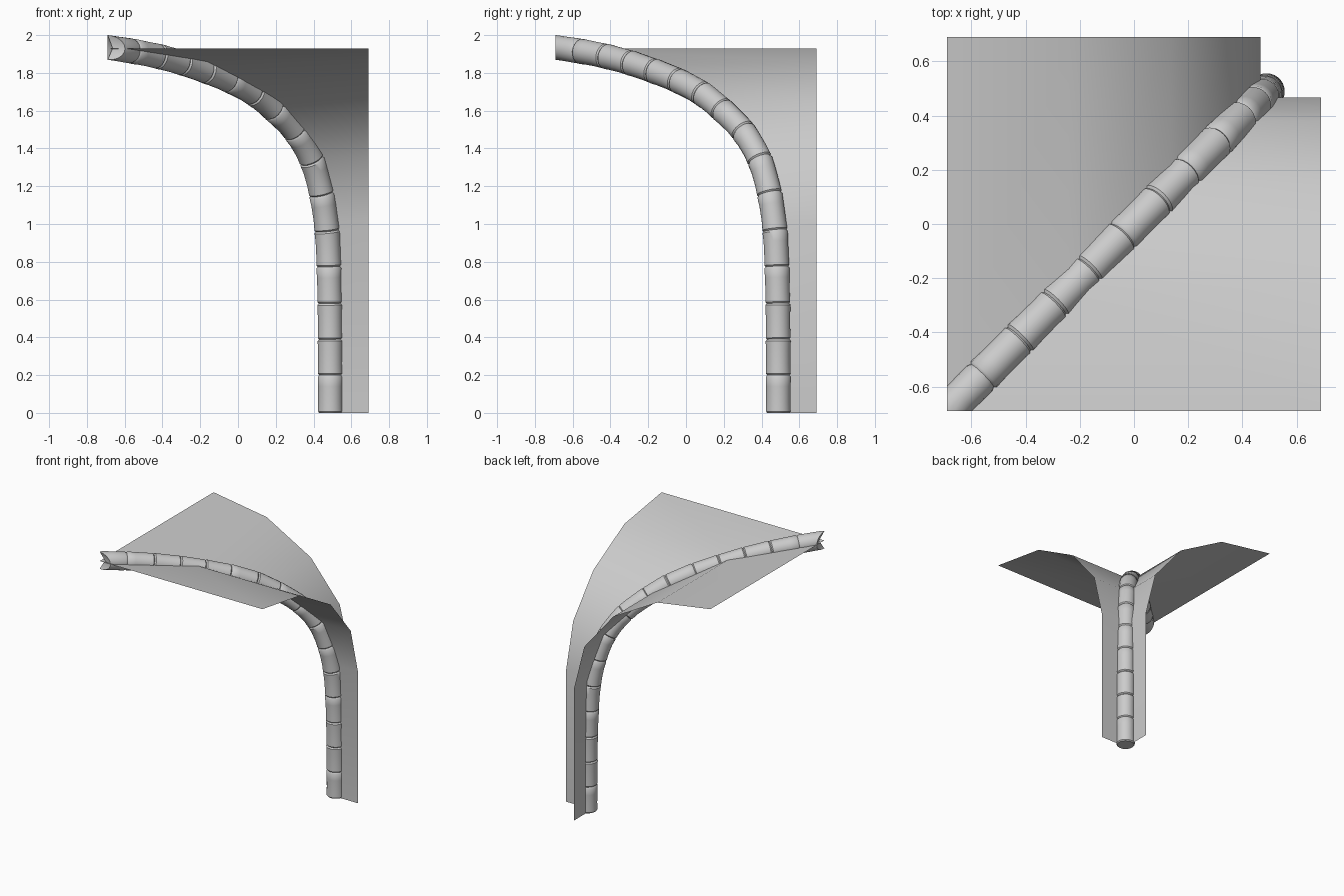
import bpy, bmesh, math
from mathutils import Vector

cube = bpy.data.objects.get("Cube")
if cube:
    bpy.data.objects.remove(cube, do_unlink=True)

GREY = (0.6, 0.6, 0.6, 1)
mat = bpy.data.materials.new("plain_grey")
mat.use_nodes = True
mat.diffuse_color = GREY
mat.node_tree.nodes["Principled BSDF"].inputs["Base Color"].default_value = GREY

EDGE = 0.69          # outer limit in x and y
SIDES = 20
SIDE = Vector((1, -1, 0)).normalized()   # horizontal, across the rib


def finish(bm, name):
    mesh = bpy.data.meshes.new(name)
    bm.to_mesh(mesh)
    bm.free()
    mesh.materials.append(mat)
    obj = bpy.data.objects.new(name, mesh)
    bpy.context.collection.objects.link(obj)
    return obj


# Curved panels: one profile, swept along x for one wall and along y for the other
PROFILE = [(-0.69, 1.93), (-0.24, 1.86), (0.136, 1.65), (0.38, 1.355), (0.467, 1.01), (0.467, 0)]


def cove_panel(name, swap):
    bm = bmesh.new()
    rows = []
    for d, z in PROFILE:
        pair = [(d, d, z), (d, EDGE, z) if swap else (EDGE, d, z)]
        rows.append([bm.verts.new(p) for p in pair])
    for a, b in zip(rows, rows[1:]):
        quad = [a[0], a[1], b[1], b[0]]
        f = bm.faces.new(quad if swap else quad[::-1])
        f.smooth = True
    finish(bm, name)


cove_panel("front_cove_panel", False)
cove_panel("side_cove_panel", True)

# Joints of the jointed rib, as (diagonal position, height)
JOINTS = [(0.489, 0), (0.489, 0.2), (0.488, 0.39), (0.486, 0.58), (0.481, 0.775), (0.471, 0.965),
          (0.442, 1.16), (0.39, 1.34), (0.303, 1.49), (0.19, 1.605), (0.085, 1.69), (-0.045, 1.76),
          (-0.17, 1.81), (-0.295, 1.853), (-0.425, 1.888), (-0.56, 1.915), (-0.83, 1.955)]
PATH = [Vector((d, d, z)) for d, z in JOINTS]
# Position along a segment and its radius: pinched ends, slight swell
SWELL = [(0, 0.060), (0.04, 0.0665), (0.3, 0.065), (0.7, 0.0655), (0.95, 0.0675), (1, 0.060)]


def tangent(i):
    return PATH[min(i + 1, len(PATH) - 1)] - PATH[max(i - 1, 0)]


def path_point(i, t):
    """Hermite point and direction between joints i and i + 1."""
    p, q = PATH[i], PATH[i + 1]
    size = (q - p).length
    m, n = tangent(i).normalized() * size, tangent(i + 1).normalized() * size
    h = t * t * (3 - 2 * t)
    pos = p * (1 - h) + q * h + m * (t * (1 - t) ** 2) - n * (t * t * (1 - t))
    direction = (q - p) * (6 * t * (1 - t)) + m * (1 - 4 * t + 3 * t * t) + n * (3 * t * t - 2 * t)
    return pos, direction.normalized()


bm = bmesh.new()
rings = []
for i in range(len(PATH) - 1):
    for t, r in SWELL[(1 if i else 0):]:
        pos, direction = path_point(i, t)
        up = SIDE.cross(direction)
        ring = []
        for k in range(SIDES):
            a = math.tau * k / SIDES
            ring.append(bm.verts.new(pos + (SIDE * math.cos(a) + up * math.sin(a)) * r))
        rings.append(ring)
for a, b in zip(rings, rings[1:]):
    for k in range(SIDES):
        j = (k + 1) % SIDES
        bm.faces.new((a[k], a[j], b[j], b[k])).smooth = True
bm.faces.new(rings[0][::-1])

# Mitre the upper end against both outer planes
for normal in ((-1, 0, 0), (0, -1, 0)):
    bmesh.ops.bisect_plane(bm, geom=bm.verts[:] + bm.edges[:] + bm.faces[:],
                           plane_co=(-EDGE, -EDGE, 0), plane_no=normal, clear_outer=True)

# Close the mitred end with a sunken fan
rim = [e for e in bm.edges if e.is_boundary]
points = {v for e in rim for v in e.verts}
centre = bm.verts.new(sum((v.co for v in points), Vector()) / len(points))
for e in rim:
    bm.faces.new((e.verts[0], e.verts[1], centre))
bmesh.ops.recalc_face_normals(bm, faces=bm.faces[:])
rib = finish(bm, "jointed_rib")

bpy.ops.object.select_all(action="DESELECT")
rib.select_set(True)
bpy.context.view_layer.objects.active = rib
bpy.ops.object.shade_smooth_by_angle(angle=math.radians(40))
